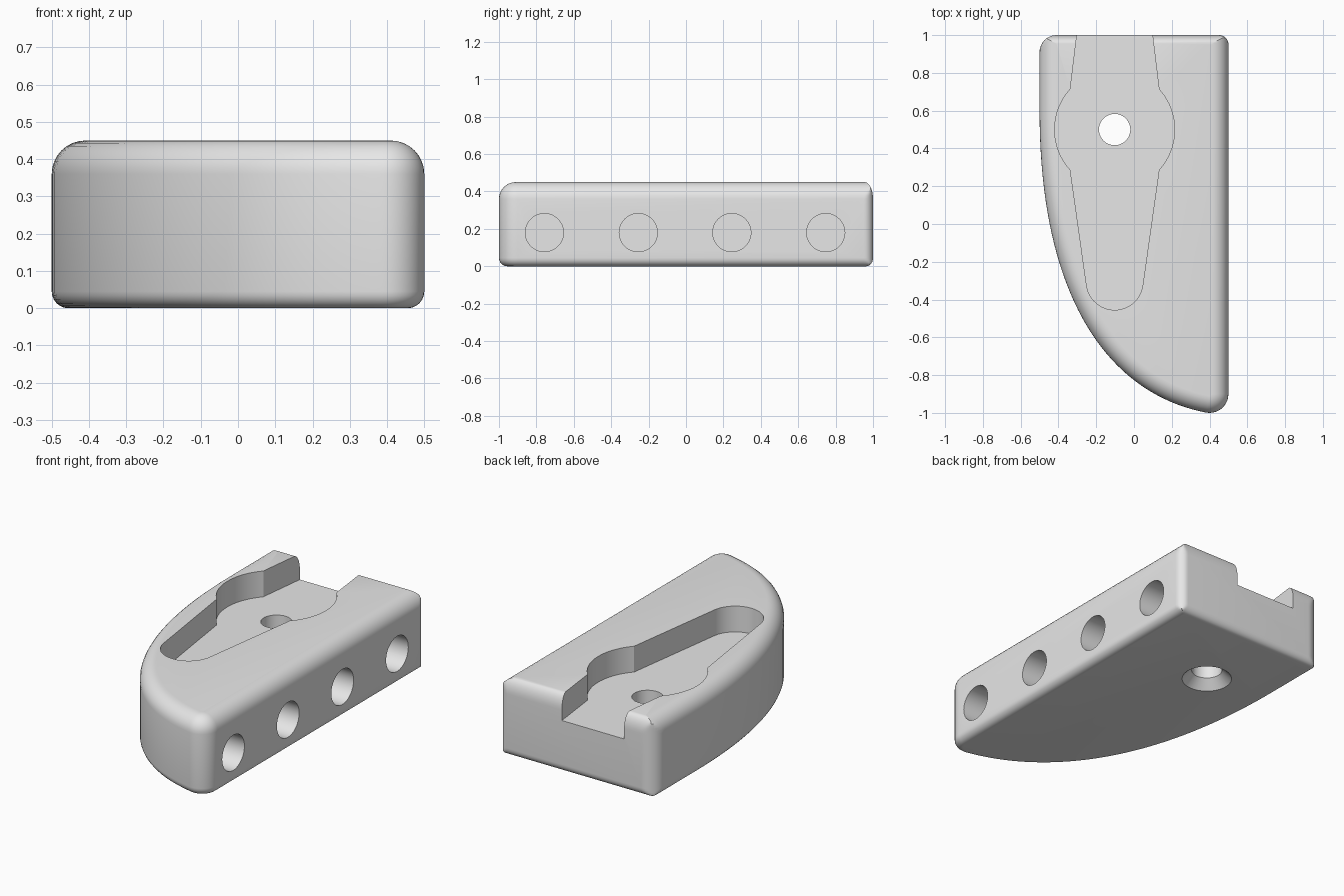
import bpy, bmesh, math
from mathutils import Vector

if "Cube" in bpy.data.objects:
    bpy.data.objects.remove(bpy.data.objects["Cube"])

HEIGHT = 0.45
HOLE_X, HOLE_Y = -0.1025, 0.5
SLOT_FLOOR = 0.30

grey = bpy.data.materials.new("plain grey")
grey.diffuse_color = (0.8, 0.8, 0.8, 1)
grey.use_nodes = True
grey.node_tree.nodes["Principled BSDF"].inputs["Base Color"].default_value = grey.diffuse_color


def arc(cx, cy, r, a0, a1, n):
    return [(cx + r * math.cos(math.radians(a0 + (a1 - a0) * i / n)),
             cy + r * math.sin(math.radians(a0 + (a1 - a0) * i / n))) for i in range(n + 1)]


def loft(name, rings):
    """Closed solid through stacked rings of equal point count."""
    bm = bmesh.new()
    loops = [[bm.verts.new(p) for p in ring] for ring in rings]
    n = len(loops[0])
    for lo, hi in zip(loops, loops[1:]):
        for i in range(n):
            j = (i + 1) % n
            bm.faces.new((lo[i], lo[j], hi[j], hi[i]))
    bm.faces.new(loops[0][::-1])
    bm.faces.new(loops[-1])
    bmesh.ops.remove_doubles(bm, verts=bm.verts, dist=0.0003)
    bmesh.ops.recalc_face_normals(bm, faces=bm.faces)
    mesh = bpy.data.meshes.new(name)
    bm.to_mesh(mesh)
    bm.free()
    mesh.materials.append(grey)
    ob = bpy.data.objects.new(name, mesh)
    bpy.context.collection.objects.link(ob)
    return ob


# Body outline, counter-clockwise: straight right side and back, swept left side
p = [Vector(v) for v in ((-0.5, 0.6), (-0.5, -0.4), (-0.13, -0.9), (0.382, -0.998))]
sweep = []
for i in range(41):
    t = i / 40
    u = 1 - t
    sweep.append(tuple(u**3 * p[0] + 3*u*u*t * p[1] + 3*u*t*t * p[2] + t**3 * p[3]))
outline = (sweep[:-1] + arc(0.4, -0.9, 0.1, -100, 0, 10)
           + arc(0.45, 0.95, 0.05, 0, 90, 8) + arc(-0.41, 0.91, 0.09, 90, 180, 10))


def inset(z, d, back):
    """Outline moved inward by d, and by a smaller amount at the back."""
    ring, n = [], len(outline)
    for i, (x, y) in enumerate(outline):
        a, b = outline[i - 1], outline[(i + 1) % n]
        if y > 0.85:
            # back corners are trimmed by the inset side planes
            ring.append((max(min(x, 0.5 - d), -0.5 + d), min(y, 1 - back), z))
            continue
        nrm = Vector((b[1] - a[1], a[0] - b[0])).normalized()
        if x > 0.499:
            nrm = Vector((1, 0))
        ring.append((x - nrm.x * d, y - nrm.y * d, z))
    return ring


rings = []
for i in range(7):      # small round along the bottom
    a = math.radians(90 * i / 6)
    k = 1 - math.sin(a)
    rings.append(inset(0.045 * (1 - math.cos(a)), 0.045 * k, 0.035 * k))
for i in range(9):      # larger round along the top
    a = math.radians(90 * i / 8)
    k = 1 - math.cos(a)
    rings.append(inset(HEIGHT - 0.09 * (1 - math.sin(a)), 0.09 * k, 0.045 * k))
body = loft("body", rings)

cutters = []

# Keyhole-shaped slot, open at the back
half = [(0.188, 1.1)] + arc(0, HOLE_Y, 0.3175, 42.3, -42.3, 20) + arc(0, -0.305, 0.15, -7, -90, 14)
slot = half + [(-x, y) for x, y in half[-2::-1]]
cutters.append(loft("slot_cutter", [[(HOLE_X + x, y, z) for x, y in slot]
                                    for z in (SLOT_FLOOR, 0.6)]))

# Screw hole with a countersink underneath
profile = [(0.146, -0.01), (0.083, 0.053), (0.083, 0.4)]
cutters.append(loft("screw_hole_cutter",
                    [[(x, y, z) for x, y in arc(HOLE_X, HOLE_Y, r, 0, 352.5, 47)]
                     for r, z in profile]))

# Row of blind holes in the right side
for i, y0 in enumerate((-0.757, -0.255, 0.245, 0.747)):
    cutters.append(loft(f"side_hole_cutter_{i + 1}",
                        [[(x, y, z) for y, z in arc(y0, 0.18, 0.102, 0, 352.5, 47)]
                         for x in (0.2, 0.6)]))

# Cut the body, then discard the cutters
bpy.context.view_layer.objects.active = body
body.select_set(True)
for c in cutters:
    c.hide_render = True
    mod = body.modifiers.new(c.name, "BOOLEAN")
    mod.operation = "DIFFERENCE"
    mod.solver = "EXACT"
    mod.object = c
    bpy.ops.object.modifier_apply(modifier=mod.name)
for c in cutters:
    bpy.data.objects.remove(c)

bpy.ops.object.select_all(action="DESELECT")
body.select_set(True)
bpy.ops.object.shade_smooth_by_angle(angle=math.radians(30))
